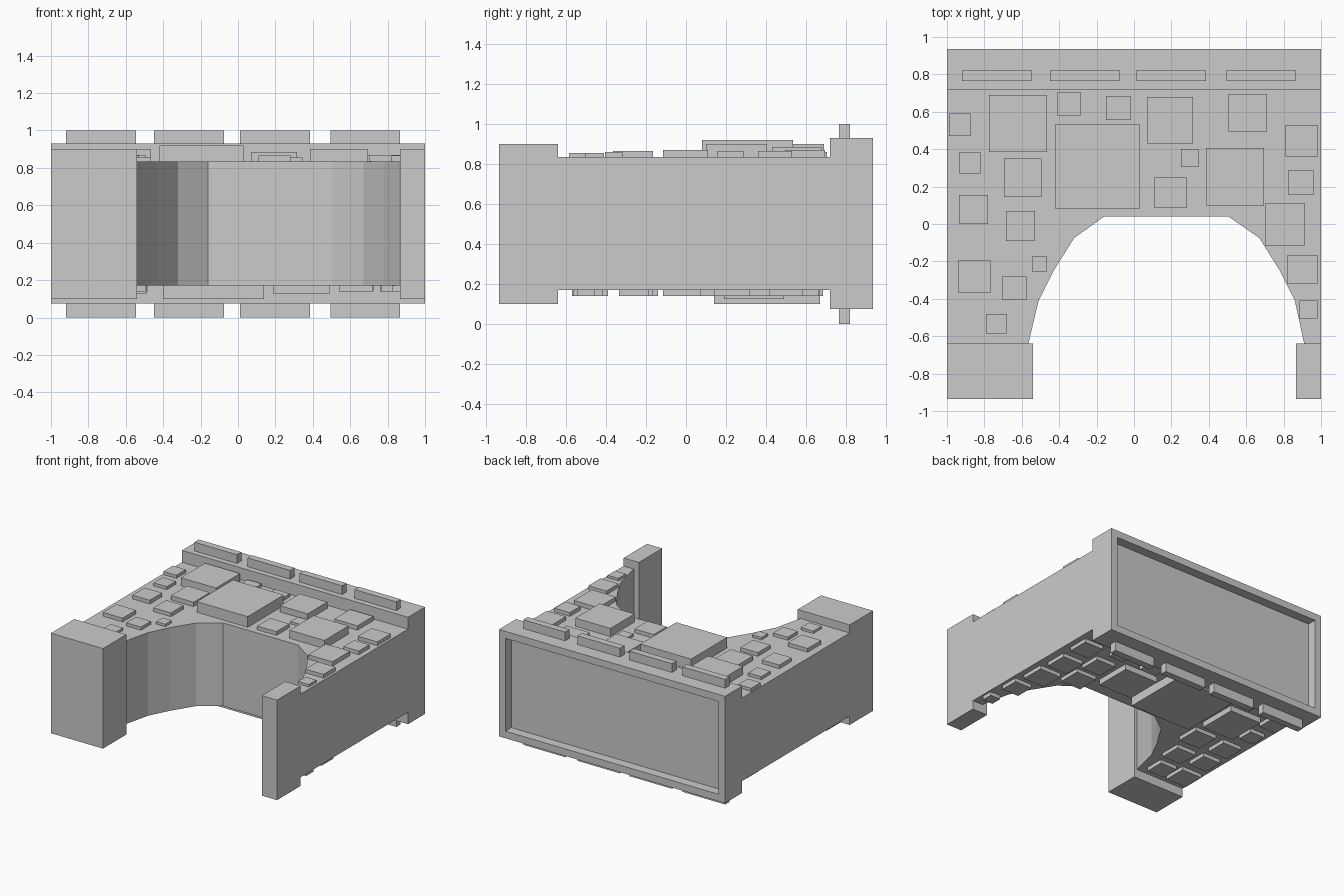
import bpy, bmesh


def add_box(bm, x0, x1, y0, y1, z0, z1):
    verts = bmesh.ops.create_cube(bm, size=1)["verts"]
    for v in verts:
        v.co = ((x0 + x1) / 2 + v.co.x * (x1 - x0),
                (y0 + y1) / 2 + v.co.y * (y1 - y0),
                (z0 + z1) / 2 + v.co.z * (z1 - z0))
    return verts


def finish(name, bm):
    bmesh.ops.recalc_face_normals(bm, faces=bm.faces[:])
    mesh = bpy.data.meshes.new(name)
    bm.to_mesh(mesh)
    bm.free()
    ob = bpy.data.objects.new(name, mesh)
    bpy.context.collection.objects.link(ob)
    return ob


def boxes(name, items):
    bm = bmesh.new()
    for b in items:
        add_box(bm, *b)
    return finish(name, bm)


LOW, HIGH = 0.17, 0.835

# Arched wall body: plan profile extruded upwards
profile = [(-1, -0.64), (-0.565, -0.64), (-0.51, -0.41), (-0.43, -0.25),
           (-0.32, -0.075), (-0.16, 0.04), (0.505, 0.04), (0.67, -0.075),
           (0.78, -0.25), (0.86, -0.41), (0.91, -0.64), (1, -0.64),
           (1, 0.72), (-1, 0.72)]
bm = bmesh.new()
face = bm.faces.new([bm.verts.new((x, y, LOW)) for x, y in profile])
ext = bmesh.ops.extrude_face_region(bm, geom=[face])["geom"]
bmesh.ops.translate(bm, vec=(0, 0, HIGH - LOW),
                    verts=[v for v in ext if isinstance(v, bmesh.types.BMVert)])
finish("arch_wall", bm)

# Two leg ends
boxes("leg_ends", [(-1, -0.54, -0.935, -0.64, 0.10, 0.90),
                   (0.865, 1, -0.935, -0.64, 0.10, 0.90)])

# Cap band with a recessed panel on its back face
bm = bmesh.new()
add_box(bm, -1, 1, 0.72, 0.935, 0.075, 0.93)
bm.faces.ensure_lookup_table()
back = max(bm.faces, key=lambda f: f.calc_center_median().y)
bmesh.ops.recalc_face_normals(bm, faces=bm.faces[:])
bmesh.ops.inset_region(bm, faces=[back], thickness=0.08)
rim = list(back.verts)
inner = bmesh.ops.extrude_face_region(bm, geom=[back])["geom"]
bmesh.ops.translate(bm, vec=(0, -0.075, 0),
                    verts=[v for v in inner if isinstance(v, bmesh.types.BMVert)])
if back.is_valid:
    bmesh.ops.delete(bm, geom=[back], context="FACES_ONLY")
finish("cap_band", bm)

# Raised bars on both sides of the cap band
bars = [(-0.92, -0.545), (-0.45, -0.075), (0.01, 0.385), (0.495, 0.865)]
boxes("cap_bars", [(a, b, 0.765, 0.82, z0, z1) for a, b in bars
                   for z0, z1 in ((0, 0.09), (0.92, 1))])

# Stones on the upper side: x0, x1, y0, y1, height
upper = [
    (-0.42, 0.03, 0.08, 0.535, .085), (-0.775, -0.465, 0.385, 0.69, .065),
    (0.385, 0.695, 0.10, 0.405, .065), (0.07, 0.315, 0.43, 0.68, .05),
    (-0.695, -0.495, 0.145, 0.35, .035), (0.70, 0.915, -0.115, 0.11, .035),
    (0.505, 0.71, 0.495, 0.695, .035), (0.81, 0.98, 0.36, 0.53, .03),
    (0.825, 0.96, 0.155, 0.29, .03), (0.82, 0.98, -0.32, -0.165, .03),
    (0.885, 0.98, -0.505, -0.41, .02), (0.25, 0.345, 0.305, 0.40, .02),
    (0.11, 0.28, 0.085, 0.25, .03), (-0.15, -0.02, 0.555, 0.685, .025),
    (-0.41, -0.285, 0.58, 0.705, .025), (-0.99, -0.875, 0.47, 0.59, .025),
    (-0.935, -0.82, 0.27, 0.385, .025), (-0.935, -0.78, 0.0, 0.155, .03),
    (-0.685, -0.53, -0.09, 0.07, .03), (-0.545, -0.465, -0.255, -0.175, .02),
    (-0.705, -0.575, -0.405, -0.28, .025), (-0.94, -0.765, -0.365, -0.195, .03),
    (-0.79, -0.68, -0.585, -0.48, .02)]
boxes("upper_stones", [(a, b, c, d, HIGH - 0.01, HIGH + h)
                       for a, b, c, d, h in upper])

# Stones on the under side: main slabs, then square stones as x, y, size
slabs = [(-0.40, 0.14, 0.14, 0.67, .07), (0.19, 0.49, 0.19, 0.49, .045),
         (-0.77, -0.49, 0.20, 0.52, .045)]
squares = [(.94, -.50, .09), (.90, -.26, .15), (.86, -.02, .19), (.85, .23, .18),
           (.63, .12, .18), (.64, .36, .17), (.87, .50, .17), (.62, .60, .13),
           (.32, .60, .14), (-.88, -.48, .18), (-.68, -.49, .15),
           (-.86, -.22, .16), (-.64, -.25, .17), (-.85, .02, .17),
           (-.59, .02, .19), (-.88, .29, .13), (-.89, .53, .15), (-.55, .62, .13)]
slabs += [(x - s / 2, x + s / 2, y - s / 2, y + s / 2, .03) for x, y, s in squares]
boxes("under_stones", [(a, b, c, d, LOW - h, LOW + 0.01)
                       for a, b, c, d, h in slabs])
